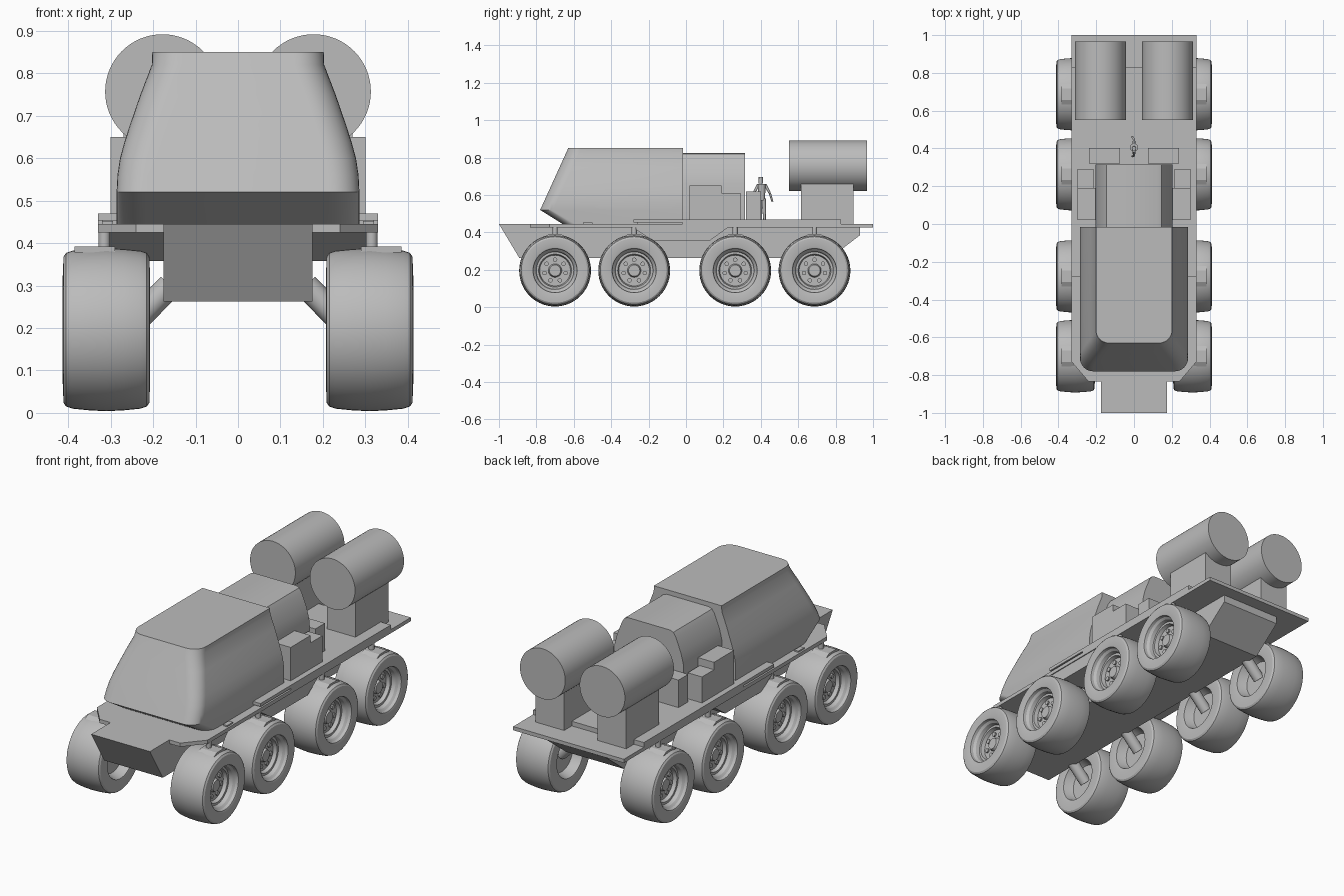
import bpy, math
from mathutils import Vector

cube = bpy.data.objects.get("Cube")
if cube:
    bpy.data.objects.remove(cube, do_unlink=True)

GREY = bpy.data.materials.new("plain grey")
GREY.use_nodes = True
GREY.diffuse_color = (0.5, 0.5, 0.5, 1)
GREY.node_tree.nodes["Principled BSDF"].inputs["Base Color"].default_value = (0.5, 0.5, 0.5, 1)


def loft(name, rings, smooth=0):
    """Skin a list of equal-length point rings and cap both ends."""
    n = len(rings[0])
    verts = [p for ring in rings for p in ring]
    faces = [(k * n + i, k * n + (i + 1) % n, (k + 1) * n + (i + 1) % n, (k + 1) * n + i)
             for k in range(len(rings) - 1) for i in range(n)]
    faces += [tuple(reversed(range(n))), tuple(range(len(verts) - n, len(verts)))]
    mesh = bpy.data.meshes.new(name)
    mesh.from_pydata(verts, [], faces)
    mesh.materials.append(GREY)
    obj = bpy.data.objects.new(name, mesh)
    bpy.context.collection.objects.link(obj)
    bpy.ops.object.select_all(action='DESELECT')
    obj.select_set(True)
    bpy.context.view_layer.objects.active = obj
    bpy.ops.object.mode_set(mode='EDIT')
    bpy.ops.mesh.select_all(action='SELECT')
    bpy.ops.mesh.normals_make_consistent(inside=False)
    bpy.ops.object.mode_set(mode='OBJECT')
    if smooth:
        bpy.ops.object.shade_smooth_by_angle(angle=math.radians(smooth))
    return obj


def box(name, x, y, z):
    return loft(name, [[(x[0], y[0], h), (x[1], y[0], h), (x[1], y[1], h), (x[0], y[1], h)] for h in z])


def side_prism(name, profile, x0, x1):
    return loft(name, [[(x, y, z) for y, z in profile] for x in (x0, x1)])


def rod(name, a, b, r0, r1=None, sides=12):
    """Round bar between two points, tapering from r0 to r1."""
    a, b = Vector(a), Vector(b)
    q = (b - a).to_track_quat('Z', 'Y')
    rings = []
    for c, r in ((a, r0), (b, r0 if r1 is None else r1)):
        rings.append([c + q @ Vector((r * math.cos(t), r * math.sin(t), 0))
                      for t in (2 * math.pi * i / sides for i in range(sides))])
    return loft(name, rings, 35)


# Hull and decks
side_prism("hull", [(-1, .445), (-.89, .262), (.77, .262), (.93, .385), (.93, .43), (-.83, .43), (-.83, .445)],
           -.175, .175)
fore_plan = [(-.33, -.2), (-.33, -.73), (-.24, -.835), (.24, -.835), (.33, -.73), (.33, -.2)]
loft("fore_deck", [[(x, y, z) for x, y in fore_plan] for z in (.425, .445)])
box("rear_deck", (-.33, .33), (-.25, 1), (.425, .445))
box("upper_deck", (-.33, .33), (-.02, .83), (.445, .47))
side_prism("middle_sponson", [(-.29, .43), (-.18, .358), (.13, .358), (.23, .43)], -.325, .325)


# Cab: rounded plan at each height, nose leaning back
def cab_ring(z, w, front, r=.07, back=-.015):
    arc = [(r * math.sin(t), r * math.cos(t)) for t in (math.pi / 2 * i / 8 for i in range(9))]
    right = [(w - r + c, front + r - s, z) for s, c in arc]
    left = [(-x, y, z) for x, y, z in reversed(right)]
    return [(w, back, z)] + right + left + [(-w, back, z)]


def nose(z):
    return -.78 + (z - .52) * .15 / .33


cab_widths = [(.52, .286), (.56, .284), (.6, .278), (.64, .267), (.68, .254), (.75, .23), (.82, .203), (.85, .202)]
loft("cab", [cab_ring(.445, .286, -.66)] + [cab_ring(z, w, nose(z)) for z, w in cab_widths], 25)

# Equipment module behind the cab
half = [(.205, .45), (.205, .66), (.19, .72), (.16, .795), (.145, .818), (.125, .825)]
section = half + [(-x, z) for x, z in reversed(half)]
loft("rear_module", [[(x, y, z) for x, z in section] for y in (-.015, .315)], 20)

for s, side in ((1, "left"), (-1, "right")):
    # Lockers, tanks and edge rails
    box(side + "_tall_locker", (s * .205, s * .3), (.02, .19), (.46, .65))
    box(side + "_low_locker", (s * .215, s * .3), (.19, .292), (.46, .61))
    box(side + "_rear_locker", (s * .073, s * .237), (.32, .402), (.46, .618))
    box(side + "_tank_stand", (s * .1, s * .27), (.615, .895), (.44, .66))
    rod(side + "_tank", (s * .178, .55, .757), (s * .178, .967, .757), .135, sides=64)
    box(side + "_edge_rail", (s * .285, s * .33), (-.28, .23), (.453, .47))
    box(side + "_rail_foot", (s * .285, s * .32), (-.26, -.02), (.44, .455))
    box(side + "_deck_cleat", (s * .295, s * .32), (-.55, -.5), (.43, .452))

# Wheels: offset from centre plane, radius; inner side first
tread = [(.103, .125), (.101, .172), (.095, .181), (.08, .186), (.04, .19), (0, .192)]
wheel_profile = [(-.05, .001), (-.05, .095), (-.06, .1), (-.1, .113)]
wheel_profile += [(-u, r) for u, r in tread] + tread[-2::-1]
wheel_profile += [(.1, .118), (.085, .115), (.075, .105), (.055, .1), (.055, .088), (.035, .082),
                  (.035, .036), (.052, .03), (.052, .001)]
SEG = 56
for s, side in ((1, "left"), (-1, "right")):
    for k, y in enumerate((-.7, -.277, .263, .687)):
        tag = f"{side}_{k + 1}"
        angles = [2 * math.pi * i / SEG for i in range(SEG)]
        loft("wheel_" + tag, [[(s * (.31 + u), y + r * math.cos(t), .196 + r * math.sin(t)) for t in angles]
                              for u, r in wheel_profile], 28)
        rod("axle_" + tag, (s * .16, y, .3), (s * .262, y, .196), .03)
        for i in range(7):
            t = math.pi / 2 + 2 * math.pi * i / 7
            by, bz = y + .058 * math.cos(t), .196 + .058 * math.sin(t)
            rod(f"bolt_{tag}_{i + 1}", (s * .34, by, bz), (s * .354, by, bz), .012, sides=10)
        # Mudguard clip and its post
        side_prism("clip_" + tag, [(y - .055, .378), (y - .03, .392), (y + .03, .392), (y + .055, .378)],
                   s * .29, s * .385)
        rod("clip_post_" + tag, (s * .315, y, .385), (s * .315, y, .43), .014)

# Crew figure standing on the deck
hip, neck = (0, .405, .57), (0, .405, .66)
rod("figure_torso", hip, neck, .016, .022)
rod("figure_head", (0, .4, .662), (0, .4, .697), .012, .011)
for d, foot, hand in ((1, .42, .462), (-1, .4, .358)):
    rod(f"figure_leg_{d}", (0, .405 + d * .01, .58), (0, foot, .47), .012, .007)
    rod(f"figure_upper_arm_{d}", (0, .405 + d * .018, .655), (0, .405 + d * .043, .61), .008, .006)
    rod(f"figure_forearm_{d}", (0, .405 + d * .043, .61), (-.01, hand, .565), .006, .005)
